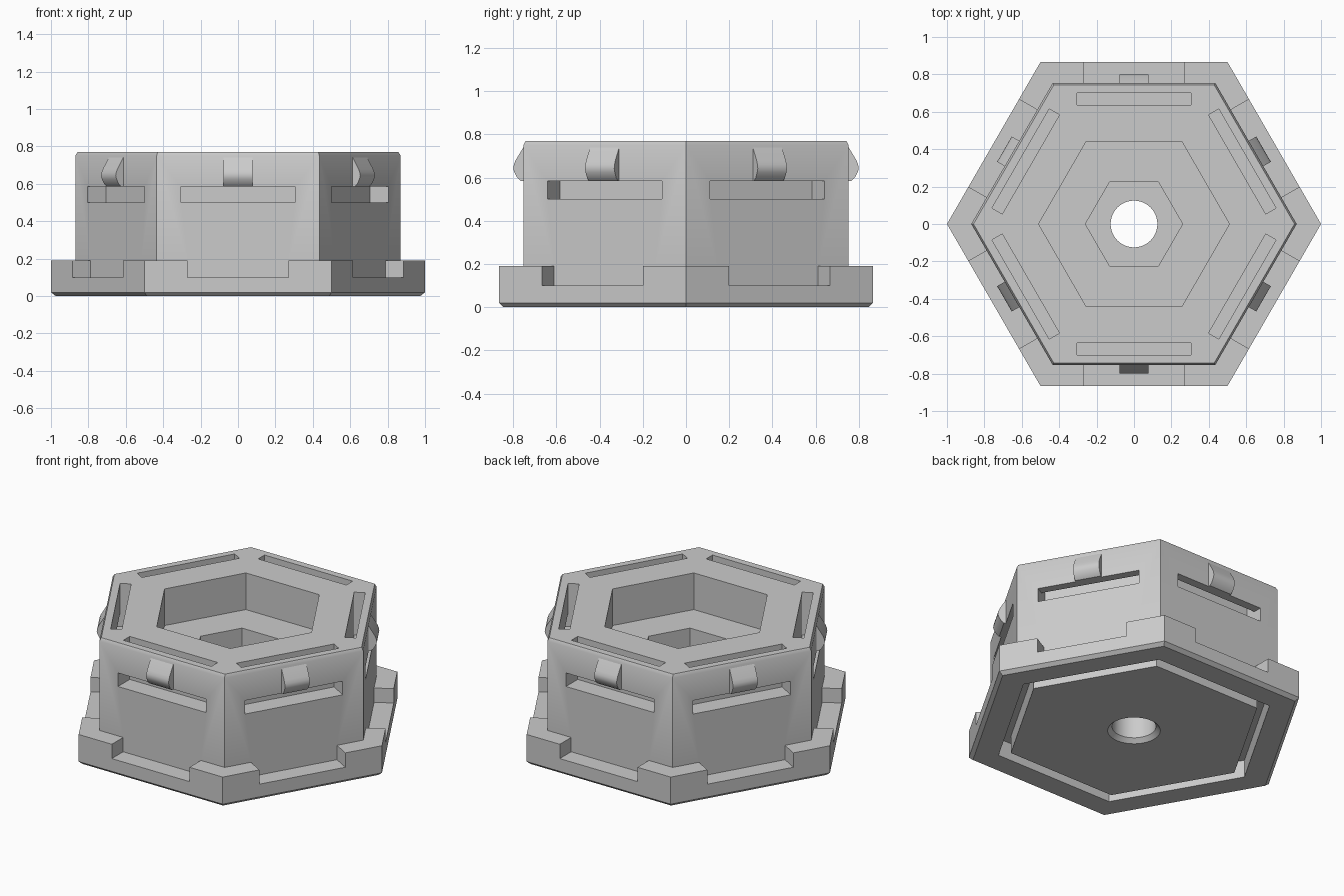
import bpy, bmesh, math
from mathutils import Matrix

if "Cube" in bpy.data.objects:
    bpy.data.objects.remove(bpy.data.objects["Cube"])

grey = bpy.data.materials.new("plain grey")
grey.diffuse_color = (0.6, 0.6, 0.6, 1)
grey.use_nodes = True
grey.node_tree.nodes["Principled BSDF"].inputs["Base Color"].default_value = grey.diffuse_color


def finish(name, bm):
    bmesh.ops.recalc_face_normals(bm, faces=bm.faces)
    me = bpy.data.meshes.new(name)
    bm.to_mesh(me)
    bm.free()
    ob = bpy.data.objects.new(name, me)
    bpy.context.collection.objects.link(ob)
    me.materials.append(grey)
    return ob


def stack(name, rings, n=6):
    """Closed prism through rings of (radius, z)."""
    bm = bmesh.new()
    loops = [[bm.verts.new((r * math.cos(math.tau * i / n), r * math.sin(math.tau * i / n), z))
              for i in range(n)] for r, z in rings]
    bm.faces.new(loops[0])
    bm.faces.new(loops[-1])
    for a, b in zip(loops, loops[1:]):
        for i in range(n):
            j = (i + 1) % n
            bm.faces.new((a[i], a[j], b[j], b[i]))
    return finish(name, bm)


def six_extrusions(name, half, profile):
    """Extrude an (outward distance, z) profile along each of the six sides."""
    bm = bmesh.new()
    for k in range(6):
        rot = Matrix.Rotation(math.radians(60 * k), 4, 'Z')
        a, b = [[bm.verts.new(rot @ Matrix.Translation((x, -d, z)).translation)
                 for d, z in profile] for x in (-half, half)]
        bm.faces.new(a)
        bm.faces.new(b)
        n = len(profile)
        for i in range(n):
            j = (i + 1) % n
            bm.faces.new((a[i], a[j], b[j], b[i]))
    return finish(name, bm)


def boolean(target, tool, op='DIFFERENCE'):
    mod = target.modifiers.new("cut", 'BOOLEAN')
    mod.operation, mod.object, mod.solver = op, tool, 'EXACT'
    bpy.context.view_layer.objects.active = target
    bpy.ops.object.modifier_apply(modifier=mod.name)
    bpy.data.objects.remove(tool)


# Chamfered foot with a notch along each side
housing = stack("hex_housing", [(0.975, 0), (1.0, 0.02), (1.0, 0.19)])
boolean(housing, six_extrusions("notches", 0.27, [(0.70, 0.10), (1.0, 0.10), (1.0, 0.3), (0.70, 0.3)]))

# Upper body with chamfered top rim
boolean(housing, stack("body", [(0.87, 0.05), (0.87, 0.75), (0.858, 0.77)]), 'UNION')

# Stepped hexagonal pockets and countersunk through hole
boolean(housing, stack("wide_pocket", [(0.51, 0.54), (0.51, 0.9)]))
boolean(housing, stack("small_pocket", [(0.26, 0.35), (0.26, 0.7)]))
boolean(housing, stack("through_hole", [(0.16, -0.01), (0.125, 0.025), (0.125, 0.5)], 48))

# L-shaped spring slots: open at the top and at the side
boolean(housing, six_extrusions("slots", 0.306, [
    (0.637, 0.9), (0.637, 0.50), (0.9, 0.50), (0.9, 0.585), (0.70, 0.585), (0.70, 0.9)]))

# Hexagonal groove in the underside
groove = stack("groove", [(0.82, -0.05), (0.82, 0.11)])
boolean(groove, stack("groove_core", [(0.745, -0.1), (0.745, 0.2)]))
boolean(housing, groove)

# Rounded snap clips above the side slots
clips = six_extrusions("snap_clips", 0.078, [
    (0.74, 0.585), (0.765, 0.585), (0.782, 0.60), (0.795, 0.625), (0.80, 0.642),
    (0.797, 0.66), (0.789, 0.68), (0.752, 0.742), (0.74, 0.742)])

for ob in (housing, clips):
    bpy.ops.object.select_all(action='DESELECT')
    ob.select_set(True)
    bpy.context.view_layer.objects.active = ob
    bpy.ops.object.shade_smooth_by_angle(angle=math.radians(30))
